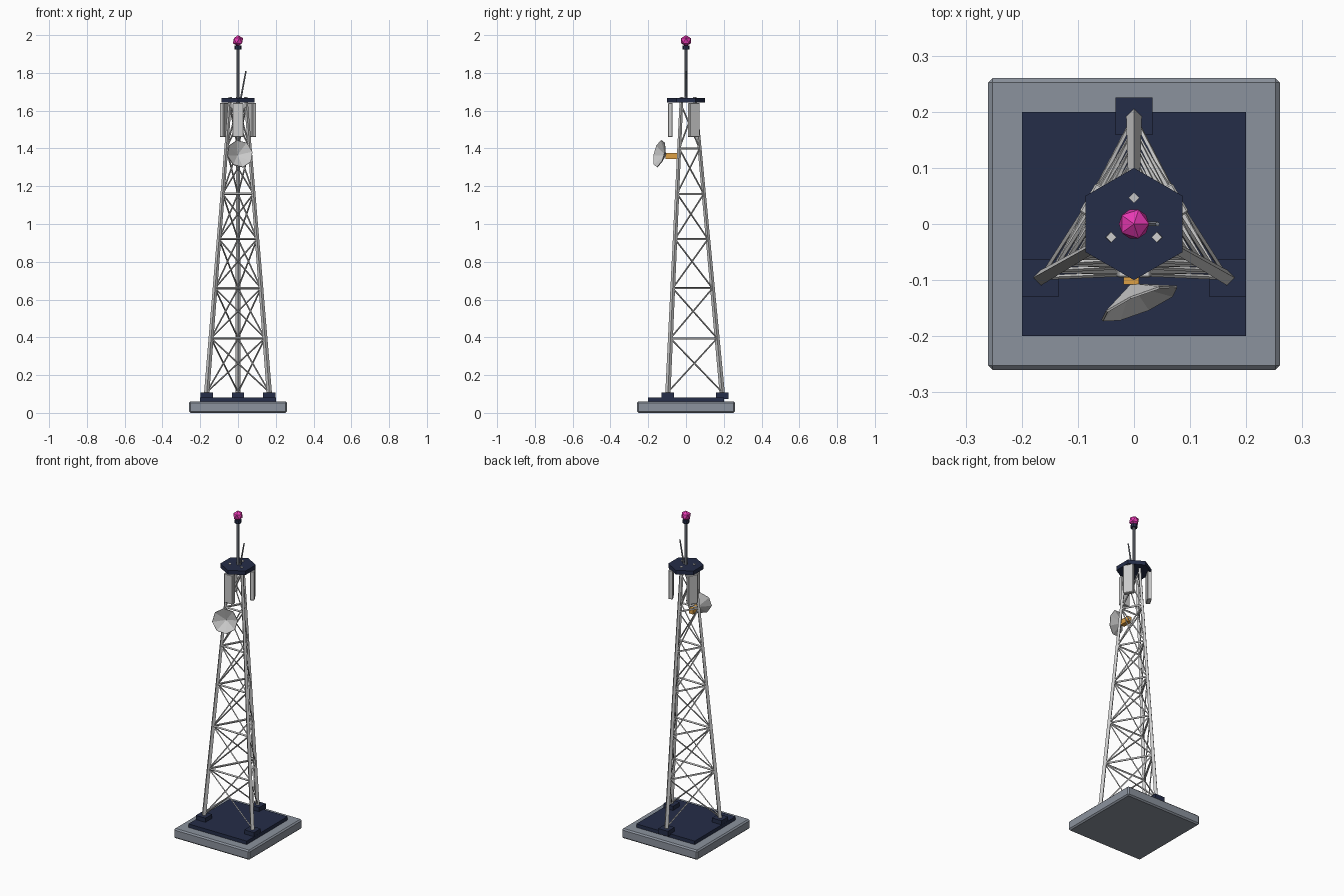
import bpy, bmesh
from math import sin, cos, radians, pi
from mathutils import Vector, Matrix

if "Cube" in bpy.data.objects:
    bpy.data.objects.remove(bpy.data.objects["Cube"])


def mat(name, rgb):
    m = bpy.data.materials.new(name)
    m.diffuse_color = (*rgb, 1)
    m.use_nodes = True
    m.node_tree.nodes["Principled BSDF"].inputs["Base Color"].default_value = m.diffuse_color
    return m


NAVY = mat("navy", (0.018, 0.026, 0.065))
CONCRETE = mat("concrete", (0.26, 0.29, 0.34))
STEEL = mat("steel", (0.62, 0.62, 0.62))
DARK = mat("dark_steel", (0.22, 0.24, 0.28))
WHITE = mat("white", (0.75, 0.76, 0.78))
PINK = mat("pink", (0.8, 0.04, 0.45))
ORANGE = mat("orange", (0.72, 0.35, 0.06))


def finish(name, bm, material, bevel=0):
    me = bpy.data.meshes.new(name)
    bm.to_mesh(me)
    bm.free()
    ob = bpy.data.objects.new(name, me)
    bpy.context.collection.objects.link(ob)
    me.materials.append(material)
    if bevel:
        b = ob.modifiers.new("bevel", "BEVEL")
        b.width, b.segments = bevel, 1
    return ob


def box(name, size, centre, material, bevel=0, turn=0):
    bm = bmesh.new()
    m = Matrix.Translation(centre) @ Matrix.Rotation(turn, 4, 'Z') @ Matrix.Diagonal((*size, 1))
    bmesh.ops.create_cube(bm, size=1, matrix=m)
    return finish(name, bm, material, bevel)


def rods(name, segments, r1, r2, sides, material):
    """Straight bars between point pairs, joined in one mesh."""
    bm = bmesh.new()
    for a, b in segments:
        a, b = Vector(a), Vector(b)
        d = b - a
        rot = Vector((0, 0, 1)).rotation_difference(d).to_matrix().to_4x4()
        bmesh.ops.create_cone(bm, cap_ends=True, segments=sides, radius1=r1, radius2=r2,
                              depth=d.length, matrix=Matrix.Translation((a + b) / 2) @ rot)
    return finish(name, bm, material)


def leg_point(i, z):
    r = 0.192 + (0.047 - 0.192) * (z - 0.1) / (1.67 - 0.1)
    a = radians(90 + 120 * i)
    return Vector((r * cos(a), r * sin(a), z))


# foundation
box("foundation_slab", (0.52, 0.52, 0.06), (0, 0, 0.03), CONCRETE, 0.008)
box("base_plate", (0.4, 0.4, 0.022), (0, 0, 0.071), NAVY)

# legs and feet
for i in range(3):
    p = leg_point(i, 0.1)
    box(f"foot_{i + 1}", (0.066, 0.066, 0.033), (p.x, p.y, 0.091), NAVY)
    rods(f"leg_{i + 1}", [(leg_point(i, 0.08), leg_point(i, 1.672))], 0.014, 0.0095, 4, STEEL)

# lattice rings and crossed braces
levels = [0.11, 0.395, 0.66, 0.92, 1.16, 1.4, 1.63]
rings, crosses = [], []
for i in range(3):
    j = (i + 1) % 3
    rings += [(leg_point(i, z), leg_point(j, z)) for z in levels[1:-1]]
    for lo, hi in zip(levels, levels[1:]):
        crosses += [(leg_point(i, lo), leg_point(j, hi)), (leg_point(j, lo), leg_point(i, hi))]
rods("lattice_rings", rings, 0.006, 0.006, 4, STEEL)
rods("lattice_cross_braces", crosses, 0.0042, 0.0042, 4, STEEL)

# top platform, mast, whip aerial and beacon
rods("top_platform", [((0, 0, 1.643), (0, 0, 1.668))], 0.1, 0.1, 6, NAVY)
rods("mast", [((0, 0, 1.66), (0, 0, 1.93))], 0.009, 0.009, 8, DARK)
rods("beacon_collar", [((0, 0, 1.925), (0, 0, 1.945))], 0.019, 0.019, 8, NAVY)
rods("whip_aerial", [((0.015, 0, 1.665), (0.042, 0, 1.81))], 0.005, 0.004, 5, DARK)
bm = bmesh.new()
bmesh.ops.create_icosphere(bm, subdivisions=1, radius=0.03, matrix=Matrix.Translation((0, 0, 1.97)))
finish("beacon_lamp", bm, PINK)

# sector panels hung below the platform
for k, deg in enumerate((-90, 30, 150)):
    a = radians(deg)
    box(f"sector_panel_{k + 1}", (0.025, 0.06, 0.18), (0.083 * cos(a), 0.083 * sin(a), 1.55),
        WHITE, 0.003, a)

# dish: shallow eight-sided cone shell on a bracket
box("dish_bracket", (0.028, 0.065, 0.032), (-0.005, -0.075, 1.361), ORANGE)
aim = Vector((0.38, -0.92, 0.22)).normalized()
bm = bmesh.new()
apex = bm.verts.new((0, 0, -0.038))
rim = [bm.verts.new((0.074 * cos(t * pi / 4 + 0.15), 0.074 * sin(t * pi / 4 + 0.15), 0))
       for t in range(8)]
for t in range(8):
    bm.faces.new((apex, rim[t], rim[(t + 1) % 8]))
bm.transform(Matrix.Translation((0.01, -0.142, 1.372)) @ aim.to_track_quat('Z', 'Y').to_matrix().to_4x4())
dish = finish("dish", bm, WHITE)
shell = dish.modifiers.new("shell", "SOLIDIFY")
shell.thickness, shell.offset = 0.004, 0
